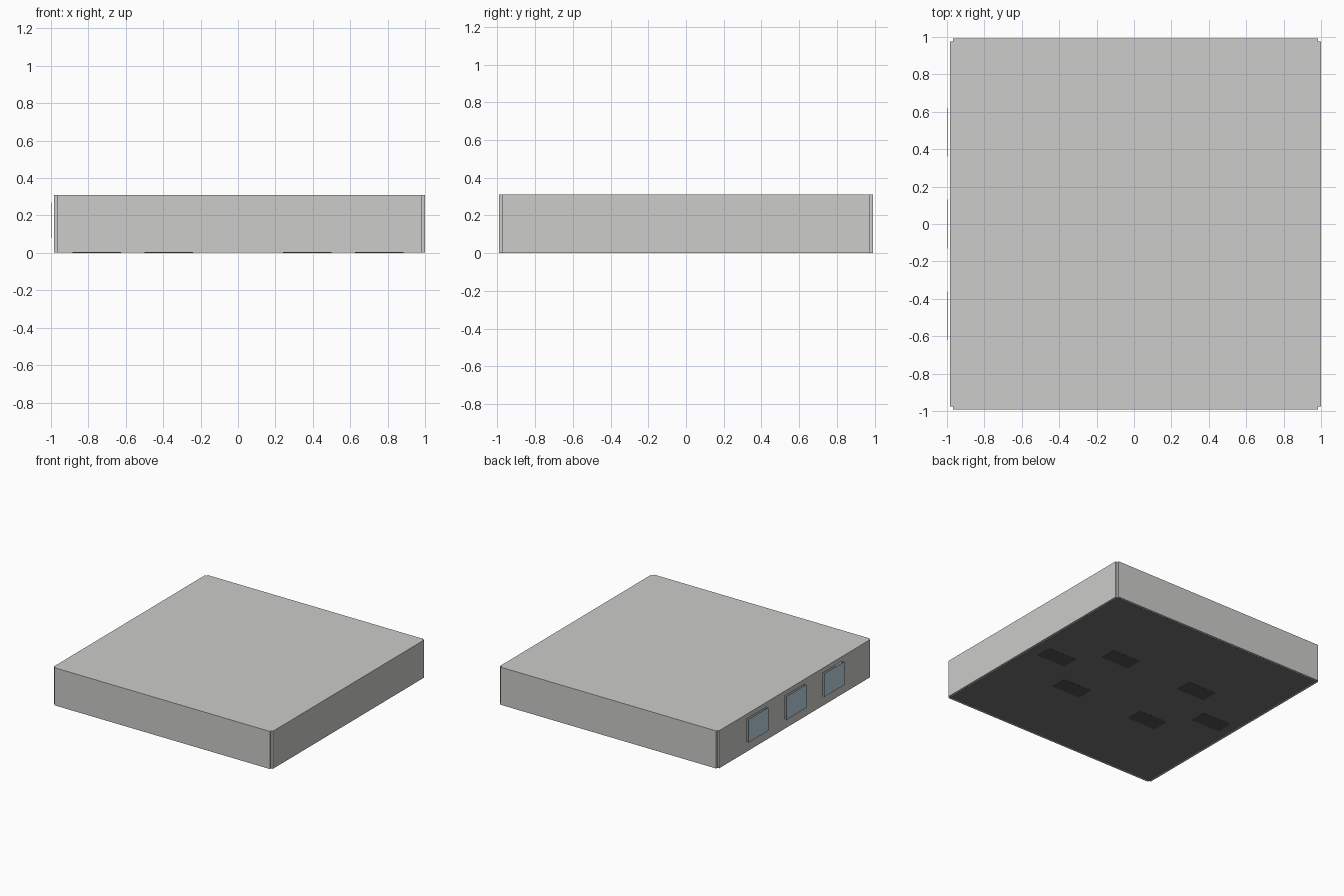
import bpy, bmesh

if "Cube" in bpy.data.objects:
    bpy.data.objects.remove(bpy.data.objects["Cube"])

X0, X1, Y, H, T = -0.984, 1.0, 0.992, 0.31, 0.016   # outer walls, height, wall thickness


def srgb(*c):
    return tuple(v / 12.92 if v <= 0.04045 else ((v + 0.055) / 1.055) ** 2.4 for v in c) + (1.0,)


def material(name, *c):
    m = bpy.data.materials.new(name)
    m.diffuse_color = srgb(*c)
    m.use_nodes = True
    m.node_tree.nodes["Principled BSDF"].inputs["Base Color"].default_value = m.diffuse_color
    return m


wall_grey = material("wall_grey", 0.80, 0.80, 0.79)
floor_grey = material("floor_dark_grey", 0.44, 0.455, 0.44)
pad_dark = material("base_charcoal", 0.32, 0.32, 0.32)
glass_blue = material("glass_blue", 0.73, 0.82, 0.88)


def prism(name, outline, z0, z1, mat=None):
    """Extrude a flat outline from z0 to z1."""
    bm = bmesh.new()
    face = bm.faces.new([bm.verts.new((x, y, z0)) for x, y in outline])
    res = bmesh.ops.extrude_face_region(bm, geom=[face])
    verts = [g for g in res["geom"] if isinstance(g, bmesh.types.BMVert)]
    bmesh.ops.translate(bm, verts=verts, vec=(0, 0, z1 - z0))
    bmesh.ops.recalc_face_normals(bm, faces=bm.faces[:])
    me = bpy.data.meshes.new(name)
    bm.to_mesh(me)
    bm.free()
    ob = bpy.data.objects.new(name, me)
    bpy.context.collection.objects.link(ob)
    if mat:
        me.materials.append(mat)
    return ob


def box(name, x0, x1, y0, y1, z0, z1, mat=None):
    return prism(name, [(x0, y0), (x1, y0), (x1, y1), (x0, y1)], z0, z1, mat)


# walls and flat roof: plus-shaped outline leaves a small notch at every corner
a, b, c = X0 + T, X1 - T, Y - T
shell = prism("walls_and_roof", [
    (a, -Y), (b, -Y), (b, -c), (X1, -c), (X1, c), (b, c),
    (b, Y), (a, Y), (a, c), (X0, c), (X0, -c), (a, -c)], 0.002, H, wall_grey)

# hollow room and three window openings in the left wall
window_y = (-0.49, 0.0, 0.49)
cutters = [box("room_cutter", a, b, -c, c, -0.1, H - T, wall_grey)]
cutters += [box("window_cutter", X0 - 0.05, a + 0.05, y - 0.13, y + 0.13, 0.08, 0.27, wall_grey)
            for y in window_y]
for cut in cutters:
    cut.hide_render = True
    mod = shell.modifiers.new("cut", "BOOLEAN")
    mod.operation, mod.solver, mod.object = "DIFFERENCE", "EXACT", cut
bpy.context.view_layer.update()
cut_mesh = bpy.data.meshes.new_from_object(
    shell.evaluated_get(bpy.context.evaluated_depsgraph_get()))
shell.modifiers.clear()
shell.data = cut_mesh
for cut in cutters:
    bpy.data.objects.remove(cut)

# floor
box("floor", a, b, -c, c, 0.001, 0.011, floor_grey)

# glass panes standing just off the left wall
for y in window_y:
    box("window_pane", -1.0, -0.997, y - 0.13, y + 0.13, 0.08, 0.27, glass_blue)

# six dark base plates set in the underside
for s in (-1, 1):
    spots = [(0.755, 0.0), (0.37, 0.285), (0.37, -0.285)]
    for x, y in spots:
        cx = 0.0 + s * x
        box("base_plate", cx - 0.13, cx + 0.13, y - 0.07, y + 0.07, 0.0, 0.006, pad_dark)
